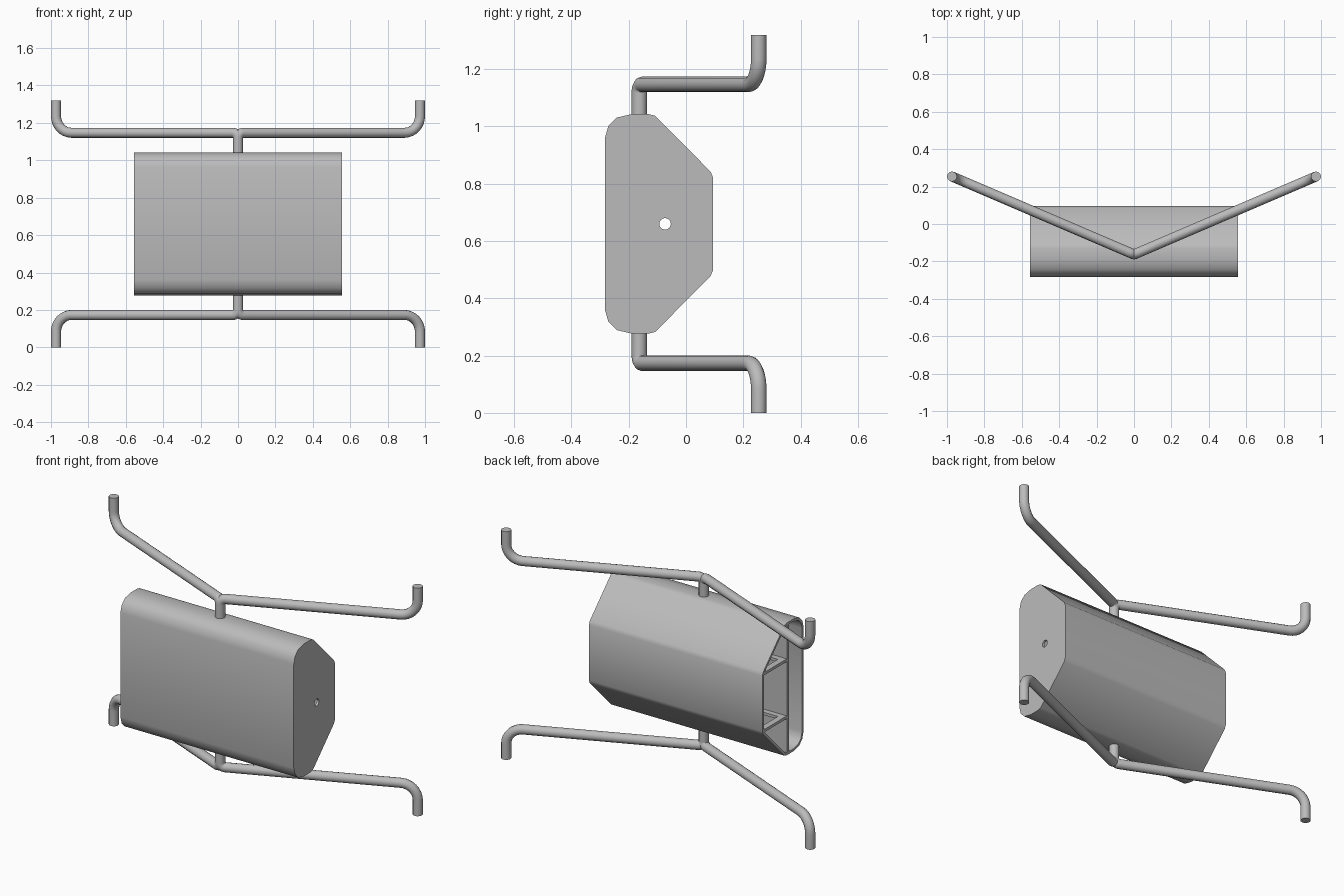
import bpy, bmesh, math
from mathutils import Vector

cube = bpy.data.objects.get("Cube")
if cube:
    bpy.data.objects.remove(cube)

HALF = 0.555      # half width of the housing
MID = 0.66        # height of the symmetry plane
WALL = 0.014

grey = bpy.data.materials.new("grey_metal")
grey.use_nodes = True
grey.diffuse_color = (0.5, 0.5, 0.5, 1)
grey.node_tree.nodes["Principled BSDF"].inputs["Base Color"].default_value = (0.5, 0.5, 0.5, 1)


def add_object(name, bm):
    bmesh.ops.recalc_face_normals(bm, faces=bm.faces)
    mesh = bpy.data.meshes.new(name)
    bm.to_mesh(mesh)
    bm.free()
    mesh.materials.append(grey)
    ob = bpy.data.objects.new(name, mesh)
    bpy.context.collection.objects.link(ob)
    return ob


def activate(ob):
    bpy.ops.object.select_all(action='DESELECT')
    ob.select_set(True)
    bpy.context.view_layer.objects.active = ob


def smooth(ob, angle=35):
    activate(ob)
    bpy.ops.object.shade_smooth_by_angle(angle=math.radians(angle))


def box(bm, lo, hi):
    lo, hi = Vector(lo), Vector(hi)
    geom = bmesh.ops.create_cube(bm, size=1)["verts"]
    bmesh.ops.scale(bm, vec=hi - lo, verts=geom)
    bmesh.ops.translate(bm, vec=(lo + hi) / 2, verts=geom)


# Housing: extruded profile, closed on the left side and open on the right
upper = [(-0.283, 0.30), (-0.271, 0.342), (-0.242, 0.371), (-0.19, 0.383),
         (-0.13, 0.383), (-0.107, 0.377), (0.086, 0.182), (0.095, 0.16)]
profile = upper + [(y, -z) for y, z in reversed(upper)]
bm = bmesh.new()
near = [bm.verts.new((HALF, y, MID + z)) for y, z in profile]
far = [bm.verts.new((-HALF, y, MID + z)) for y, z in profile]
for i in range(len(profile)):
    j = (i + 1) % len(profile)
    bm.faces.new((near[i], near[j], far[j], far[i]))
bm.faces.new(near)
bmesh.ops.recalc_face_normals(bm, faces=bm.faces)
cap = max(bm.faces, key=lambda f: f.calc_center_median().x)
if cap.normal.x < 0:
    bmesh.ops.reverse_faces(bm, faces=bm.faces)
housing = add_object("housing", bm)
thick = housing.modifiers.new("wall", 'SOLIDIFY')
thick.thickness = WALL
thick.offset = -1
thick.use_even_offset = True

# Round cable hole through the closed side
bpy.ops.mesh.primitive_cylinder_add(vertices=24, radius=0.02, depth=0.1,
                                    location=(HALF, -0.073, MID),
                                    rotation=(0, math.pi / 2, 0))
cutter = bpy.context.object
cutter.name = "hole_cutter"
cutter.hide_render = True
cut = housing.modifiers.new("hole", 'BOOLEAN')
cut.operation = 'DIFFERENCE'
cut.object = cutter
activate(housing)
for mod in ("wall", "hole"):
    bpy.ops.object.modifier_apply(modifier=mod)
bpy.data.objects.remove(cutter)
smooth(housing)

# Partition between the front and rear chambers
bm = bmesh.new()
box(bm, (-HALF, -0.148, MID - 0.376), (HALF - 0.01, -0.132, MID + 0.376))
add_object("partition", bm)

# Open-framed shelves in the rear chamber
for name, side in (("upper_shelf", 1), ("lower_shelf", -1)):
    z = MID + side * 0.165
    z0, z1 = z - 0.008, z + 0.008
    x0, x1, y0, y1, rim = -HALF + 0.002, HALF - 0.01, -0.135, 0.085, 0.035
    bm = bmesh.new()
    box(bm, (x0, y0, z0), (x1, y0 + rim, z1))
    box(bm, (x0, y1 - rim, z0), (x1, y1, z1))
    for x in (x0, -rim / 2, x1 - rim):
        box(bm, (x, y0 + rim, z0), (x + rim, y1 - rim, z1))
    add_object(name, bm)


def rounded_path(points, radii, steps=8):
    """Polyline with circular right-angle bends at the inner points."""
    pts = [Vector(p) for p in points]
    path = [pts[0]]
    for a, b, c, r in zip(pts, pts[1:], pts[2:], radii):
        u, v = (a - b).normalized(), (c - b).normalized()
        centre = b + (u + v) * r
        for k in range(steps + 1):
            t = math.pi / 2 * k / steps
            path.append(centre - v * r * math.cos(t) - u * r * math.sin(t))
    return path + [pts[-1]]


# Bent mounting tubes, one per corner
for level, up in (("upper", 1), ("lower", -1)):
    for hand, sx in (("left", 1), ("right", -1)):
        path = rounded_path([(0, -0.163, MID + up * 0.375),
                             (0, -0.163, MID + up * 0.487),
                             (sx * 0.973, 0.254, MID + up * 0.487),
                             (sx * 0.973, 0.254, MID + up * 0.66)], (0.028, 0.09))
        curve = bpy.data.curves.new(f"{level}_{hand}_tube", 'CURVE')
        curve.dimensions = '3D'
        curve.bevel_depth = 0.027
        curve.bevel_resolution = 4
        curve.use_fill_caps = True
        spline = curve.splines.new('POLY')
        spline.points.add(len(path) - 1)
        for point, co in zip(spline.points, path):
            point.co = (*co, 1)
        curve.materials.append(grey)
        tube = bpy.data.objects.new(curve.name, curve)
        bpy.context.collection.objects.link(tube)
        activate(tube)
        bpy.ops.object.convert(target='MESH')
        smooth(bpy.context.object, 40)
